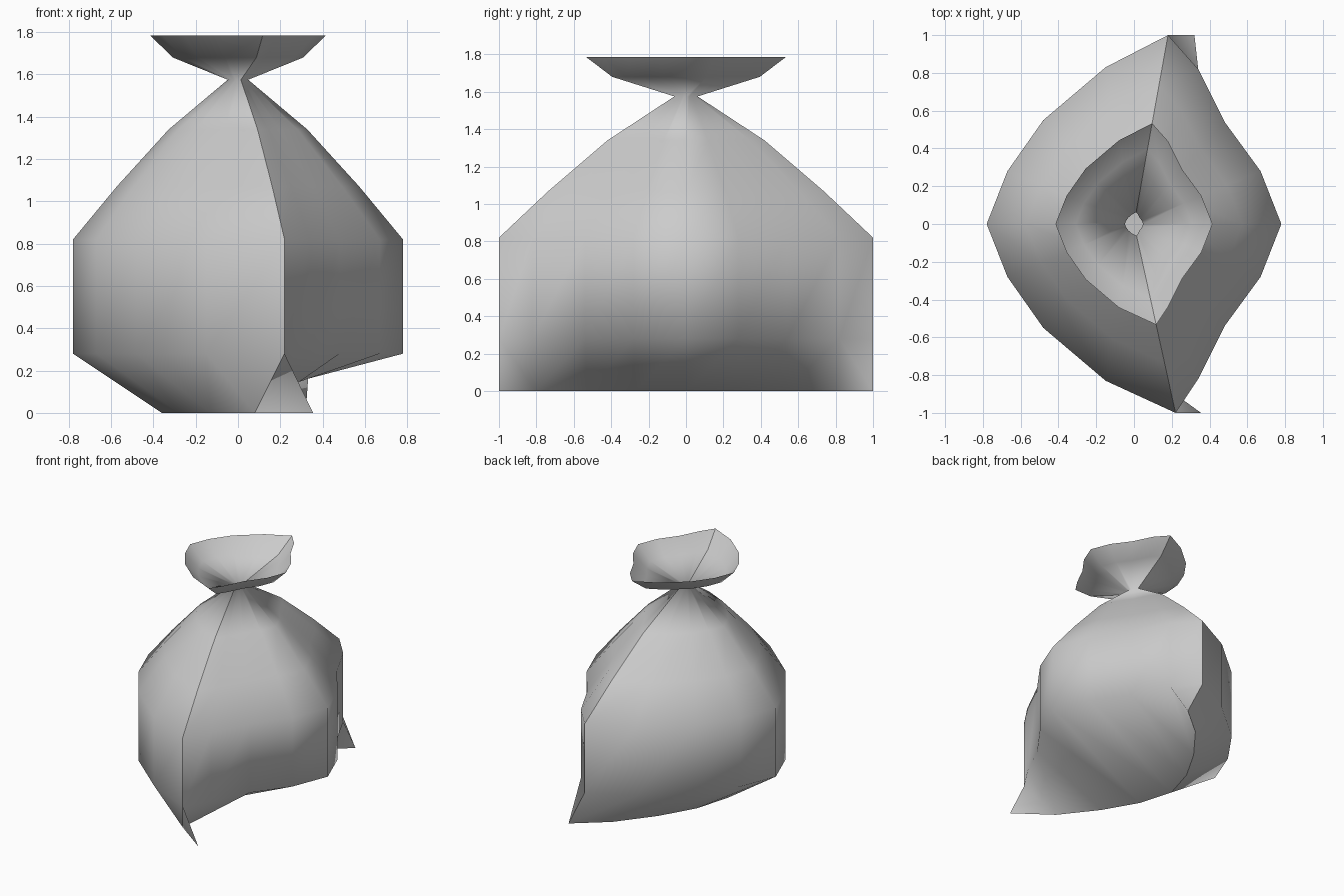
import bpy
import bmesh

cube = bpy.data.objects.get("Cube")
if cube:
    bpy.data.objects.remove(cube, do_unlink=True)

# Flat grey cloth
cloth = bpy.data.materials.new("grey cloth")
cloth.use_nodes = True
colour = (0.6, 0.6, 0.6, 1)
cloth.diffuse_color = colour
shader = cloth.node_tree.nodes["Principled BSDF"]
shader.inputs["Base Color"].default_value = colour
shader.inputs["Roughness"].default_value = 0.8

# Plan outline of the belly: front corner, left side, back corner, right side
left = [(0.34, -0.82), (0.48, -0.54), (0.67, -0.28), (0.78, 0)]
right = [(-0.15, -0.83), (-0.48, -0.55), (-0.67, -0.28), (-0.78, 0)]


def with_back(side):
    return side + [(x, -y) for x, y in reversed(side[:-1])]


FRONT, BACK = 0, 8
outline = [(0.22, -1)] + with_back(left) + [(0.18, 1)] + with_back(right)[::-1]

# Bottom seam, bowed to the right, where both sheets meet on the ground
seam_half = [(0.08, -0.8), (-0.13, -0.53), (-0.28, -0.27), (-0.36, 0)]
seam_plan = [(0.355, -1)] + with_back(seam_half) + [(0.32, 1)]

# (height, scale) of the rings from belly through tied neck to open rim
levels = [(0.28, 1), (0.82, 1), (1.07, 0.735), (1.34, 0.42),
          (1.575, 0.062), (1.68, 0.395), (1.785, 0.533)]

bm = bmesh.new()
seam = [bm.verts.new((x, y, 0)) for x, y in seam_plan]
rings = [seam + seam[-2:0:-1]]
for z, s in levels:
    rings.append([bm.verts.new((x * s, y * s, z)) for x, y in outline])

# Skin the rings; the first strip folds both sheets onto the seam
count = len(outline)
for low, high in zip(rings, rings[1:]):
    for i in range(count):
        j = (i + 1) % count
        bm.faces.new((low[i], low[j], high[j], high[i]))

for face in bm.faces:
    face.smooth = True

# Crisp creases along the corner seams and the bottom seam
for low, high in zip(rings, rings[1:]):
    for corner in (FRONT, BACK):
        bm.edges.get((low[corner], high[corner])).smooth = False
for a, b in zip(seam, seam[1:]):
    bm.edges.get((a, b)).smooth = False

mesh = bpy.data.meshes.new("tied_sack")
bm.to_mesh(mesh)
bm.free()
mesh.materials.append(cloth)
sack = bpy.data.objects.new("tied_sack", mesh)
bpy.context.collection.objects.link(sack)
